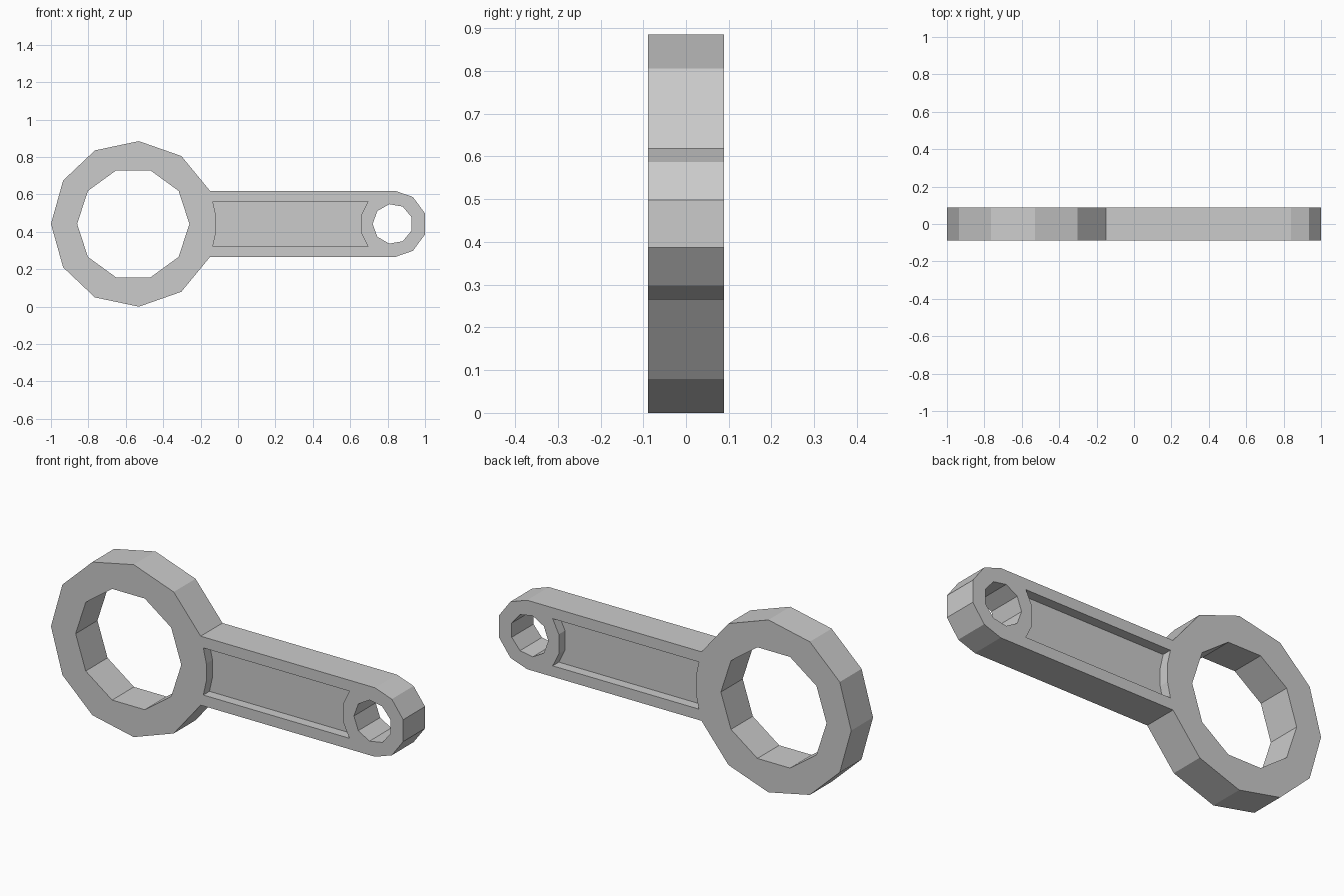
import bpy
import bmesh
from math import cos, sin, pi
from mathutils import Vector

cube = bpy.data.objects.get("Cube")
if cube:
    bpy.data.objects.remove(cube)

MID = 0.4425      # height of the long axis
HALF = 0.0885     # half thickness
DEPTH = 0.05      # pocket depth

grey = bpy.data.materials.new("plain grey")
grey.use_nodes = True
grey.diffuse_color = (0.6, 0.6, 0.6, 1)
grey.node_tree.nodes["Principled BSDF"].inputs["Base Color"].default_value = (0.6, 0.6, 0.6, 1)


def mirrored(half):
    """Close a half profile by reflecting it across the long axis."""
    return half + [(x, -z) for x, z in reversed(half) if z > 0]


def ring(cx, radius, sides):
    return [(cx - radius * cos(2 * pi * i / sides), radius * sin(2 * pi * i / sides))
            for i in range(sides)]


def prism(name, profile, y0, y1):
    """Extrude an x/z profile from y0 to y1."""
    bm = bmesh.new()
    face = bm.faces.new([bm.verts.new((x, y0, z + MID)) for x, z in profile])
    out = bmesh.ops.extrude_face_region(bm, geom=[face])
    moved = [v for v in out["geom"] if isinstance(v, bmesh.types.BMVert)]
    bmesh.ops.translate(bm, verts=moved, vec=Vector((0, y1 - y0, 0)))
    bmesh.ops.recalc_face_normals(bm, faces=bm.faces)
    mesh = bpy.data.meshes.new(name)
    bm.to_mesh(mesh)
    bm.free()
    mesh.materials.append(grey)
    obj = bpy.data.objects.new(name, mesh)
    bpy.context.collection.objects.link(obj)
    return obj


# Rod body: large ring, shank and small rounded end
outline = mirrored([(-1, 0), (-0.935, 0.232), (-0.765, 0.393), (-0.53, 0.4425),
                    (-0.303, 0.363), (-0.15, 0.177), (0.84, 0.177),
                    (0.935, 0.144), (1, 0.056)])
rod = prism("connecting_rod", outline, -HALF, HALF)

# Bores and the recessed panel on each side
pocket = mirrored([(-0.118, 0.045), (-0.135, 0.121), (0.695, 0.121), (0.66, 0.05)])
cutters = [
    prism("large_bore_cutter", ring(-0.56, 0.3, 10), -1, 1),
    prism("small_bore_cutter", ring(0.827, 0.107, 9), -1, 1),
    prism("front_pocket_cutter", pocket, -1, DEPTH - HALF),
    prism("back_pocket_cutter", pocket, HALF - DEPTH, 1),
]
for cutter in cutters:
    cutter.hide_render = True
    mod = rod.modifiers.new(cutter.name, 'BOOLEAN')
    mod.operation = 'DIFFERENCE'
    mod.solver = 'EXACT'
    mod.object = cutter

# Bake the cuts and discard the cutters
bpy.context.view_layer.update()
baked = bpy.data.meshes.new_from_object(rod.evaluated_get(bpy.context.evaluated_depsgraph_get()))
rod.modifiers.clear()
rod.data = baked
for cutter in cutters:
    bpy.data.objects.remove(cutter)
